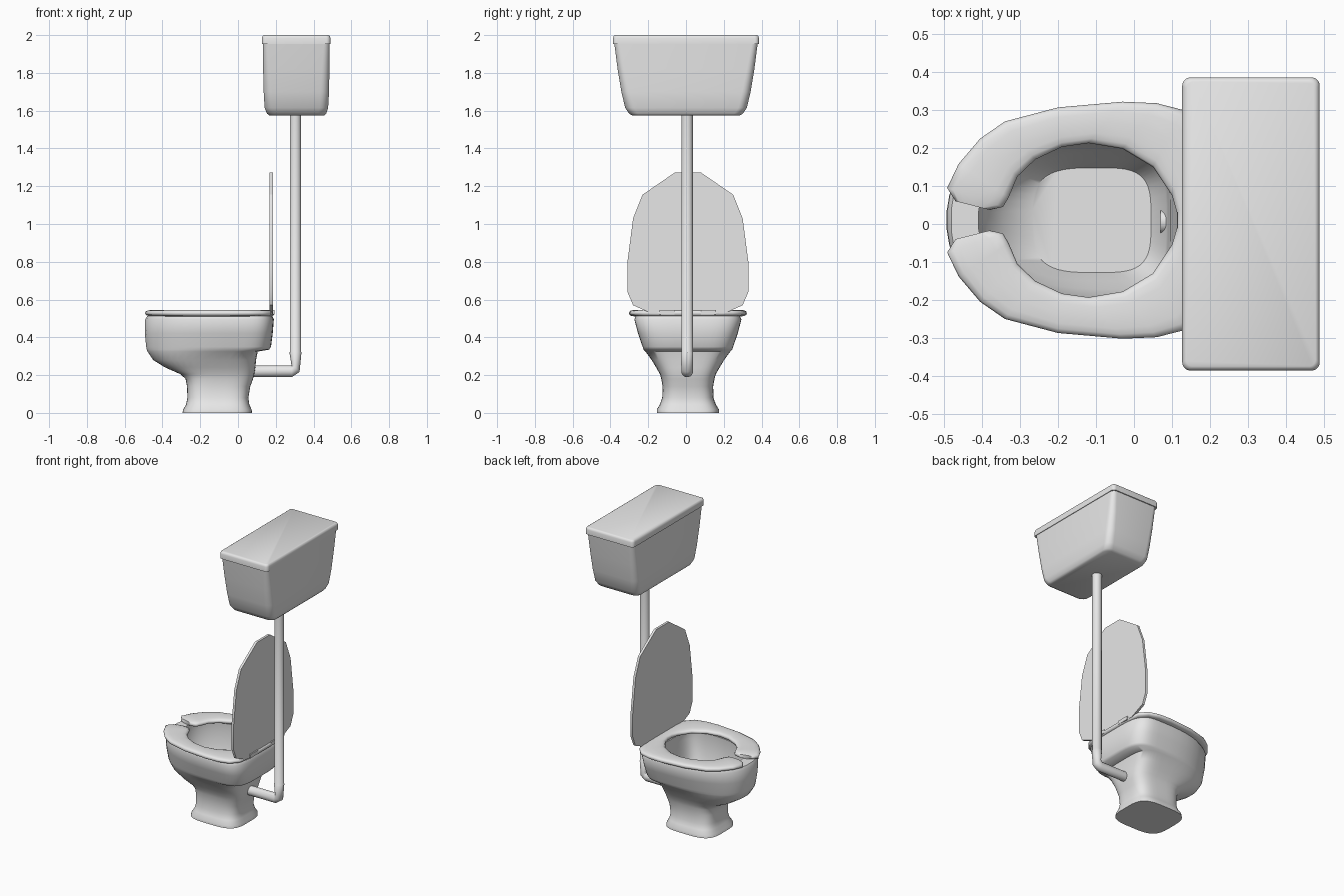
import bpy, bmesh, math
from mathutils import Vector

if "Cube" in bpy.data.objects:
    bpy.data.objects.remove(bpy.data.objects["Cube"])

CY = 0.01  # centre line of bowl, seat and flap
white = bpy.data.materials.new("porcelain white")
white.diffuse_color = (0.8, 0.8, 0.8, 1)
white.use_nodes = True
white.node_tree.nodes["Principled BSDF"].inputs["Base Color"].default_value = white.diffuse_color


def finish(bm, name, angle=40):
    bmesh.ops.recalc_face_normals(bm, faces=bm.faces)
    me = bpy.data.meshes.new(name)
    bm.to_mesh(me)
    bm.free()
    ob = bpy.data.objects.new(name, me)
    bpy.context.collection.objects.link(ob)
    me.materials.append(white)
    bpy.ops.object.select_all(action='DESELECT')
    ob.select_set(True)
    bpy.context.view_layer.objects.active = ob
    bpy.ops.object.shade_smooth_by_angle(angle=math.radians(angle))
    return ob


def loft(name, rings, angle=40):
    """Skin a list of equal-length closed rings and cap both ends."""
    bm = bmesh.new()
    vs = [[bm.verts.new(p) for p in r] for r in rings]
    n = len(vs[0])
    for a, b in zip(vs, vs[1:]):
        for i in range(n):
            j = (i + 1) % n
            bm.faces.new((a[i], a[j], b[j], b[i]))
    bm.faces.new(vs[0])
    bm.faces.new(vs[-1])
    return finish(bm, name, angle)


def box(name, lo, hi):
    ring = lambda z: [(lo[0], lo[1], z), (hi[0], lo[1], z), (hi[0], hi[1], z), (lo[0], hi[1], z)]
    return loft(name, [ring(lo[2]), ring(hi[2])], 30)


def power(v, p):
    return math.copysign(abs(v) ** p, v)


def bowl_ring(z, xf, xb, b, n=48):
    """Rounded square at the foot, egg with a square back at the rim."""
    t = min(1, max(0, (z - 0.16) / 0.16))
    x0 = (xf + xb) / 2 * (1 - t) + (xf * 0.3 + xb * 0.7) * t
    pf, pb = 0.55 + 0.3 * t, 0.55 - 0.05 * t
    pts = []
    for i in range(n):
        a = 2 * math.pi * (i + 0.5) / n
        c, s = math.cos(a), math.sin(a)
        p, r = (pb, xb - x0) if c > 0 else (pf, x0 - xf)
        pts.append((x0 + r * power(c, p), CY + b * power(s, p), z))
    return pts


# bowl and pedestal: up the outside, over the rim, down the inside
outside = [(0, -.295, .075, .165), (.018, -.29, .072, .165), (.045, -.275, .06, .148),
           (.08, -.268, .055, .136), (.14, -.27, .065, .134), (.18, -.278, .08, .141),
           (.205, -.305, .086, .148), (.24, -.385, .092, .168), (.28, -.45, .096, .192),
           (.325, -.48, .105, .225), (.335, -.484, .165, .235), (.35, -.487, .175, .24),
           (.42, -.494, .184, .264), (.495, -.492, .19, .284), (.512, -.482, .182, .276)]
inside = [(.512, -.41, .115, .21), (.46, -.42, .118, .212), (.36, -.41, .095, .2),
          (.3, -.39, .09, .182), (.25, -.345, .085, .16), (.19, -.268, .045, .138)]
loft("bowl", [bowl_ring(*r) for r in outside + inside], 50)

# seat: outer and inner outline points from the front tip round to the back
half = [(-.47, .05, -.38, .027), (-.492, .085, -.345, .035), (-.462, .148, -.33, .06),
        (-.405, .215, -.307, .115), (-.34, .26, -.26, .16), (-.2, .297, -.19, .193),
        (-.03, .312, -.12, .203), (.06, .308, -.03, .188), (.13, .29, .05, .14),
        (.175, .24, .1, .065), (.192, .1, .113, .02)]
stations = half + [(a, -b, c, -d) for a, b, c, d in reversed(half)]
rings = []
for k, (ox, oy, ix, iy) in enumerate(stations):
    h = 0.012 if k in (0, len(stations) - 1) else 0.018
    o, i = Vector((ox, oy + CY, 0.528)), Vector((ix, iy + CY, 0.528))
    mid, rad = (o + i) / 2, (o - i) / 2
    rings.append([mid + rad * power(math.cos(a), .7) + Vector((0, 0, h * power(math.sin(a), .7)))
                  for a in (2 * math.pi * m / 16 for m in range(16))])
loft("seat", rings, 60)

# raised flap standing upright behind the seat
edge = [(.07, 1.272), (.24, 1.155), (.29, 1.03), (.32, .80), (.32, .64), (.29, .57), (.19, .525)]
outline = edge + [(-y, z) for y, z in reversed(edge)]
loft("flap", [[(x, y + CY, z) for y, z in outline] for x in (.168, .184)], 30)
for side, y in (("left", -.11), ("right", .11)):
    box("hinge_" + side, (.165, CY + y - .04, .52), (.192, CY + y + .04, .545))

# flush pipe: horizontal run, chamfered elbow, tall riser
path = [(.07, .22, 0, .031), (.285, .22, 0, .031), (.304, .239, 45, .031),
        (.304, .32, 90, .032), (.304, .322, 90, .03), (.304, 1.59, 90, .03)]
rings = []
for x, z, deg, r in path:
    d = math.radians(deg)
    rings.append([(x - math.sin(d) * r * math.sin(a), .006 + r * math.cos(a),
                   z + math.cos(d) * r * math.sin(a))
                  for a in (2 * math.pi * m / 24 for m in range(24))])
loft("flush_pipe", rings, 50)


def rounded_rect(z, x1, x2, b, r):
    pts = []
    for q, (cx, cy) in enumerate(((x2 - r, b - r), (x1 + r, b - r), (x1 + r, r - b), (x2 - r, r - b))):
        for k in range(7):
            a = math.pi / 2 * (q + k / 6)
            pts.append((cx + r * math.cos(a), cy + r * math.sin(a), z))
    return pts


# cistern body and its cover
body = [(1.575, .165, .458, .285, .04), (1.585, .153, .467, .302, .045), (1.615, .141, .477, .322, .045),
        (1.70, .136, .482, .342, .045), (1.82, .133, .484, .362, .04), (1.96, .132, .485, .38, .03)]
cover = [(1.953, .127, .489, .386, .022), (1.985, .127, .489, .386, .022),
         (1.996, .131, .485, .382, .02), (2.0, .138, .478, .375, .018)]
loft("cistern", [rounded_rect(*r) for r in body], 45)
loft("cistern_cover", [rounded_rect(*r) for r in cover], 50)
